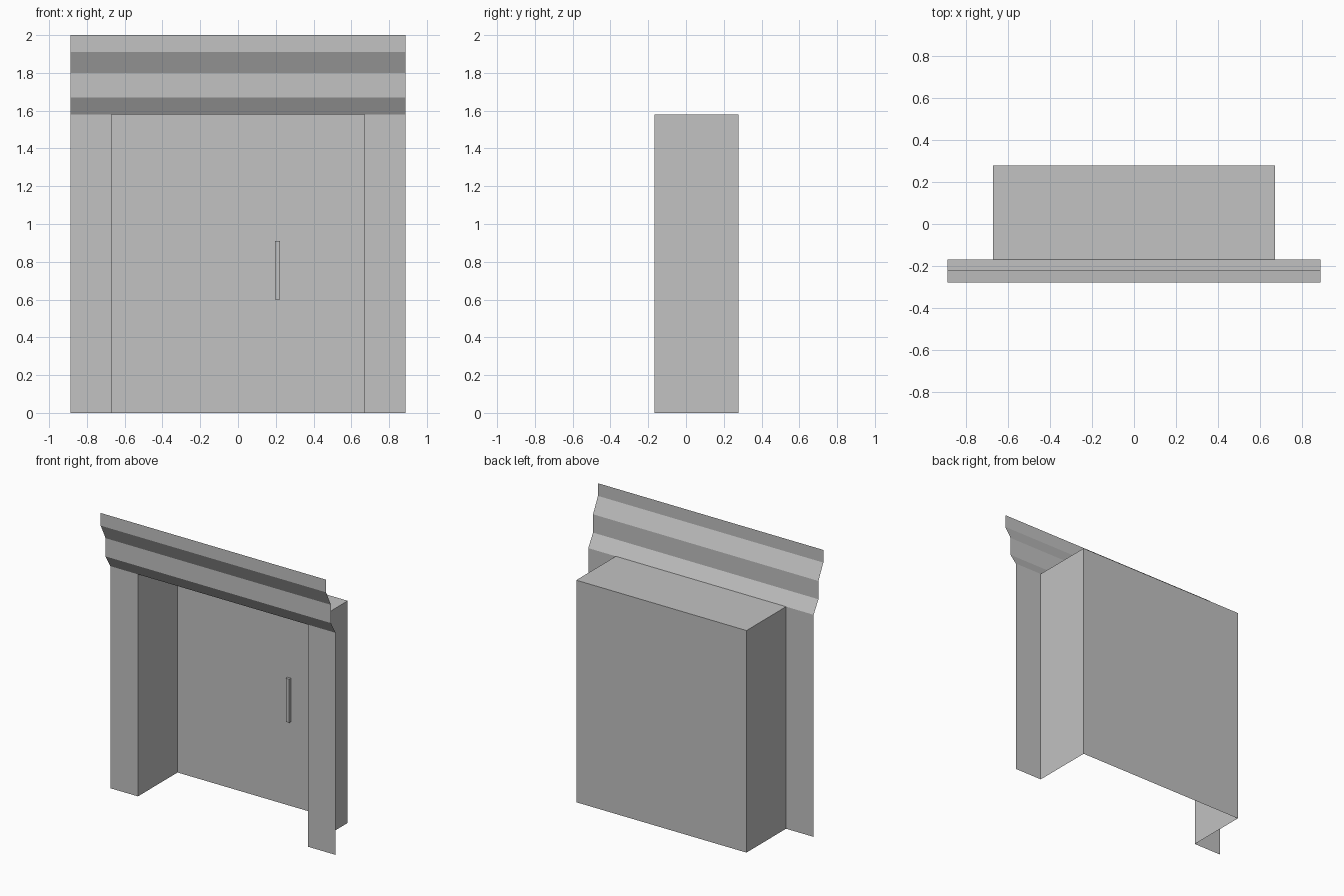
import bpy

if "Cube" in bpy.data.objects:
    bpy.data.objects.remove(bpy.data.objects["Cube"])

W, RW, H = 0.887, 0.67, 1.58          # frame half width, recess half width, recess height
FRONT, BACK = -0.168, 0.277           # frame plane and door plane

grey = bpy.data.materials.new("plain grey")
grey.diffuse_color = (0.54, 0.54, 0.54, 1)
grey.use_nodes = True
grey.node_tree.nodes["Principled BSDF"].inputs["Base Color"].default_value = grey.diffuse_color


def make(name, verts, faces):
    mesh = bpy.data.meshes.new(name)
    mesh.from_pydata(verts, [], faces)
    mesh.materials.append(grey)
    obj = bpy.data.objects.new(name, mesh)
    bpy.context.collection.objects.link(obj)
    return obj


def strip(name, profile, a, b, point):
    """Open sheet: sweep a 2D profile from a to b."""
    n = len(profile)
    verts = [point(p, a) for p in profile] + [point(p, b) for p in profile]
    faces = [(i, n + i, n + i + 1, i + 1) for i in range(n - 1)]
    return make(name, verts, faces)


def upright(p, z):
    return (p[0], p[1], z)


def sideways(p, x):
    return (x, p[0], p[1])


# Flat frame strips on either side of the opening
for side, x0, x1 in (("left", -W, -RW), ("right", RW, W)):
    strip(side + "_frame", [(x1, FRONT), (x0, FRONT)], 0, H, upright)

# Recess walls with the door panel at the back, open at front and floor
strip("door_and_side_walls",
      [(RW, FRONT), (RW, BACK), (-RW, BACK), (-RW, FRONT)], 0, H, upright)
strip("recess_ceiling", [(BACK, H), (FRONT, H)], -RW, RW, sideways)

# Stepped cornice sheet leaning forward above the opening
strip("cornice", [(FRONT, H), (-0.222, 1.67), (-0.222, 1.80),
                  (-0.277, 1.91), (-0.277, 2.0)], -W, W, sideways)

# Door handle: slim box standing off the door panel
x0, x1, y0, y1, z0, z1 = 0.197, 0.223, BACK - 0.02, BACK, 0.60, 0.91
make("door_handle",
     [(x, y, z) for z in (z0, z1) for x, y in ((x0, y0), (x1, y0), (x1, y1), (x0, y1))],
     [(3, 2, 1, 0), (4, 5, 6, 7), (0, 1, 5, 4), (1, 2, 6, 5), (3, 0, 4, 7)])
